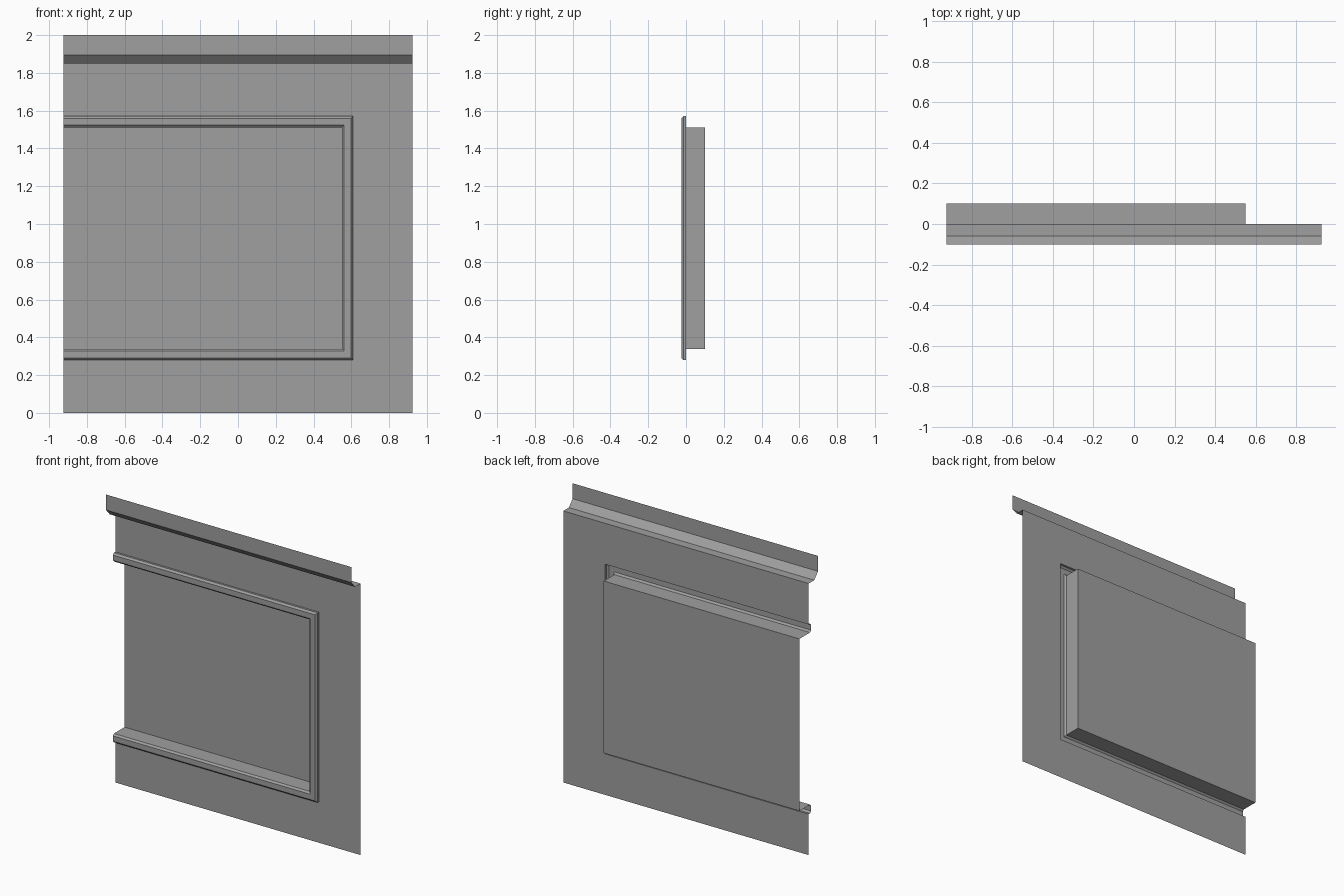
import bpy
import bmesh

if "Cube" in bpy.data.objects:
    bpy.data.objects.remove(bpy.data.objects["Cube"], do_unlink=True)

LEFT, RIGHT = -0.925, 0.925
WALL_TOP = 1.85
FRAME_RIGHT, FRAME_BOTTOM, FRAME_TOP = 0.61, 0.279, 1.571

grey = bpy.data.materials.new("plain grey")
grey.use_nodes = True
colour = (0.35, 0.35, 0.35, 1)
grey.diffuse_color = colour
grey.node_tree.nodes["Principled BSDF"].inputs["Base Color"].default_value = colour


def u_ring(right, bottom, top, y):
    """Three-sided path, open on the end at LEFT."""
    return [(LEFT, y, bottom), (right, y, bottom), (right, y, top), (LEFT, y, top)]


def frame_ring(inset, y):
    return u_ring(FRAME_RIGHT - inset, FRAME_BOTTOM + inset, FRAME_TOP - inset, y)


def sheet(name, rings, cap=False):
    """Thin surface bridging successive rings, with an optional last face."""
    bm = bmesh.new()
    loops = [[bm.verts.new(p) for p in ring] for ring in rings]
    for a, b in zip(loops, loops[1:]):
        for i in range(len(a) - 1):
            bm.faces.new((a[i], a[i + 1], b[i + 1], b[i]))
    if cap:
        bm.faces.new(loops[-1])
    mesh = bpy.data.meshes.new(name)
    bm.to_mesh(mesh)
    bm.free()
    mesh.materials.append(grey)
    obj = bpy.data.objects.new(name, mesh)
    bpy.context.collection.objects.link(obj)
    return obj


# Flat wall surrounding the opening
sheet("wall", [u_ring(RIGHT, 0, WALL_TOP, 0), frame_ring(0, 0)])

# Raised moulding with chamfered edges, inset and depth
moulding = [(0, 0), (0, -0.014), (0.012, -0.025), (0.048, -0.025), (0.06, -0.014), (0.06, 0)]
sheet("moulding", [frame_ring(d, y) for d, y in moulding])

# Sunken panel with its side walls
sheet("recessed_panel", [frame_ring(0.06, 0), frame_ring(0.06, 0.1)], cap=True)

# Overhanging strip along the top
cornice = [(0, WALL_TOP), (-0.06, WALL_TOP), (-0.1, 1.895), (-0.1, 2)]
sheet("cornice", [[(LEFT, y, z), (RIGHT, y, z)] for y, z in cornice])
